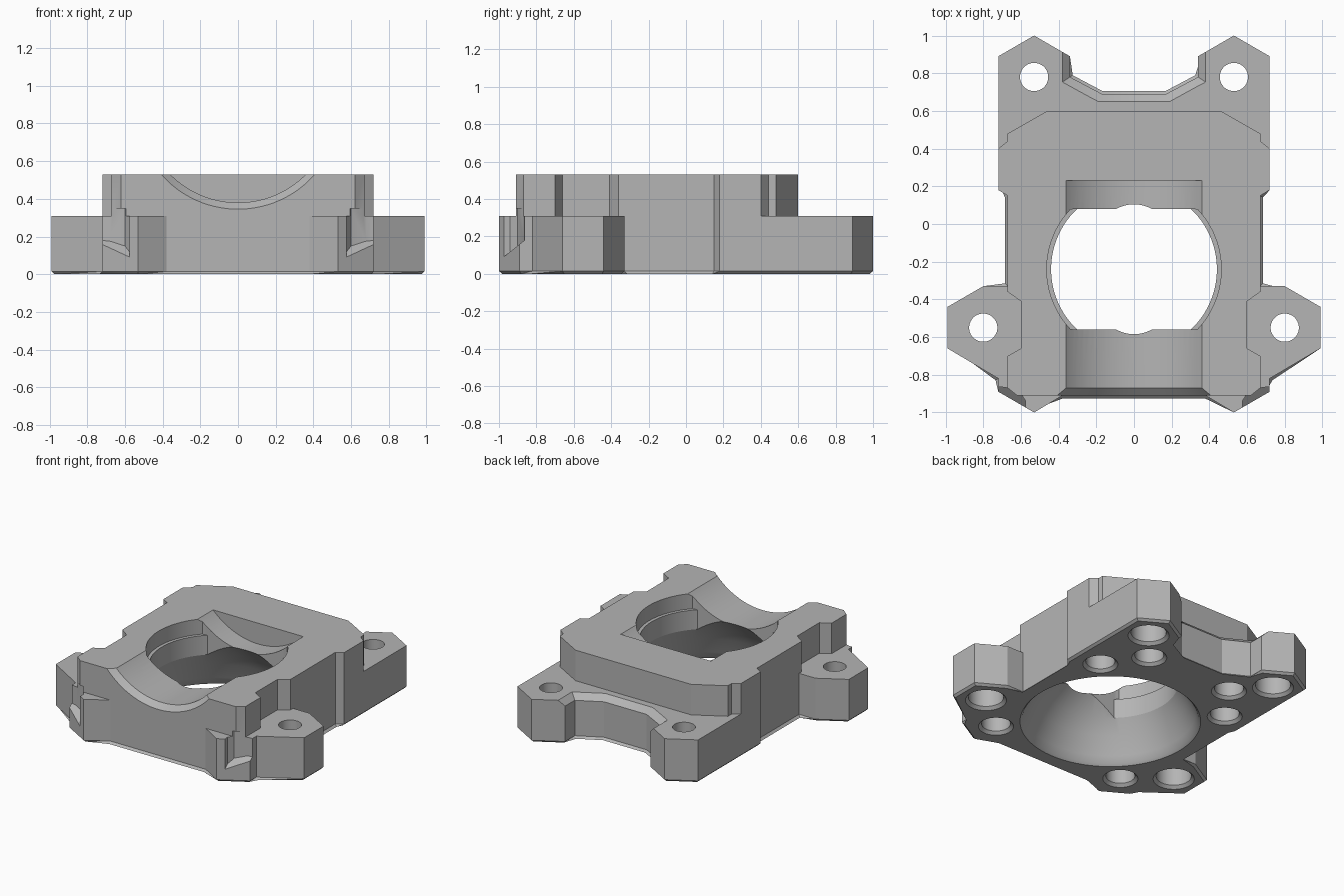
import bpy, bmesh, math
from mathutils import Matrix

cube = bpy.data.objects.get("Cube")
if cube:
    bpy.data.objects.remove(cube)

grey = bpy.data.materials.new("plain grey")
grey.use_nodes = True
colour = (0.46, 0.46, 0.46, 1)
grey.diffuse_color = colour
grey.node_tree.nodes["Principled BSDF"].inputs["Base Color"].default_value = colour


def to_object(name, bm):
    bmesh.ops.recalc_face_normals(bm, faces=bm.faces)
    mesh = bpy.data.meshes.new(name)
    bm.to_mesh(mesh)
    bm.free()
    mesh.materials.append(grey)
    obj = bpy.data.objects.new(name, mesh)
    bpy.context.collection.objects.link(obj)
    return obj


def skin(rings):
    """Closed solid through rings of equal point count."""
    bm = bmesh.new()
    loops = [[bm.verts.new(p) for p in ring] for ring in rings]
    n = len(loops[0])
    for a, b in zip(loops, loops[1:]):
        for i in range(n):
            j = (i + 1) % n
            bm.faces.new((a[i], a[j], b[j], b[i]))
    bm.faces.new(loops[0][::-1])
    bm.faces.new(loops[-1])
    return bm


def mirrored(half):
    return half + [(-x, y) for x, y in reversed(half)]


def prism(outline, z0, z1):
    return skin([[(x, y, z) for x, y in outline] for z in (z0, z1)])


def lathe(profile, x, y, segments=48):
    """Round solid about a vertical axis from (radius, height) pairs."""
    turn = [math.tau * (i + 0.5) / segments for i in range(segments)]
    return skin([[(x + r * math.cos(t), y + r * math.sin(t), z) for t in turn]
                 for r, z in profile])


def combine(target, bm, operation="DIFFERENCE"):
    tool = to_object("tool", bm)
    tool.hide_render = True
    mod = target.modifiers.new("combine", "BOOLEAN")
    mod.operation, mod.solver, mod.object = operation, "EXACT", tool
    graph = bpy.context.evaluated_depsgraph_get()
    mesh = bpy.data.meshes.new_from_object(target.evaluated_get(graph))
    target.modifiers.clear()
    target.data = mesh
    bpy.data.objects.remove(tool)


# Base plate with four lugs and a bevelled underside
base = prism(mirrored([(0.17, 0.69), (0.34, 0.78), (0.34, 0.89), (0.53, 1), (0.72, 0.89),
                       (0.72, 0.18), (0.67, 0.15), (0.67, -0.33), (0.80, -0.33),
                       (0.99, -0.44), (0.99, -0.66), (0.72, -0.82), (0.72, -0.89),
                       (0.53, -1), (0.38, -0.91)]), 0, 0.31)
rim = [e for e in base.edges if all(v.co.z < 0.01 for v in e.verts)]
bmesh.ops.bevel(base, geom=rim, offset=0.015, segments=1, affect="EDGES")
body = to_object("bearing_housing", base)

# Raised block
combine(body, prism(mirrored([(0.46, 0.60), (0.67, 0.48), (0.67, 0.44), (0.72, 0.40),
                              (0.72, 0.18), (0.67, 0.15), (0.67, -0.36), (0.60, -0.41),
                              (0.60, -0.66), (0.67, -0.70), (0.67, -0.87),
                              (0.62, -0.91)]), 0.31, 0.53), "UNION")

# Chamfer around the rear notch
low = mirrored([(0.17, 0.69), (0.34, 0.78), (0.34, 1.1)])
high = mirrored([(0.20, 0.63), (0.40, 0.74), (0.40, 1.1)])
combine(body, skin([[(x, y, 0.27) for x, y in low], [(x, y, 0.33) for x, y in high]]))

# Lying trough with a flared front lip
trough = lathe([(0.60, -0.976), (0.507, -0.87), (0.507, 0.23)], 0, 0, 96)
swap = Matrix(((1, 0, 0, 0), (0, 0, 1, 0), (0, 1, 0, 0.887), (0, 0, 0, 1)))
trough.transform(swap)
combine(body, trough)

# Domed bore from below, opening through a flat-sided round hole
bore_y = -0.24
combine(body, lathe([(0.61, -0.02), (0.575, 0.015), (0.555, 0.06), (0.50, 0.18),
                     (0.44, 0.28), (0.345, 0.38), (0.32, 0.40)], 0, bore_y, 96))


def flat_sided(radius, z0):
    turn = [math.tau * (i + 0.5) / 96 for i in range(96)]
    return prism([(radius * math.cos(t),
                   bore_y + max(-0.32, min(0.32, radius * math.sin(t)))) for t in turn],
                 z0, 0.7)


combine(body, flat_sided(0.44, 0.1))
combine(body, flat_sided(0.463, 0.42))

for side in (1, -1):
    # Bolt holes with counterbores
    for x, y in ((0.53, 0.78), (0.80, -0.55)):
        combine(body, lathe([(0.145, -0.01), (0.115, 0.02), (0.115, 0.16), (0.075, 0.16),
                             (0.075, 0.4)], side * x, y, 32))
    # Blind pockets in the underside
    for x, y in ((0.53, 0.29), (0.34, 0.56), (0.53, -0.77)):
        combine(body, lathe([(0.125, -0.01), (0.095, 0.02), (0.095, 0.24)], side * x, y, 32))
    # Front corner slots with sloping floors
    slot = prism([(side * x, y) for x, y in ((0.75, -0.86), (0.68, -0.868), (0.60, -0.90),
                                             (0.575, -0.94), (0.58, -1.02), (0.80, -0.93))],
                 0.15, 0.35)
    for v in slot.verts:
        if v.co.z < 0.2:
            v.co.z += (v.co.y + 0.9) * 0.8
    combine(body, slot)

# Crisp edges, smooth bores
bpy.ops.object.select_all(action="DESELECT")
body.select_set(True)
bpy.context.view_layer.objects.active = body
bpy.ops.object.shade_smooth_by_angle(angle=math.radians(25))
